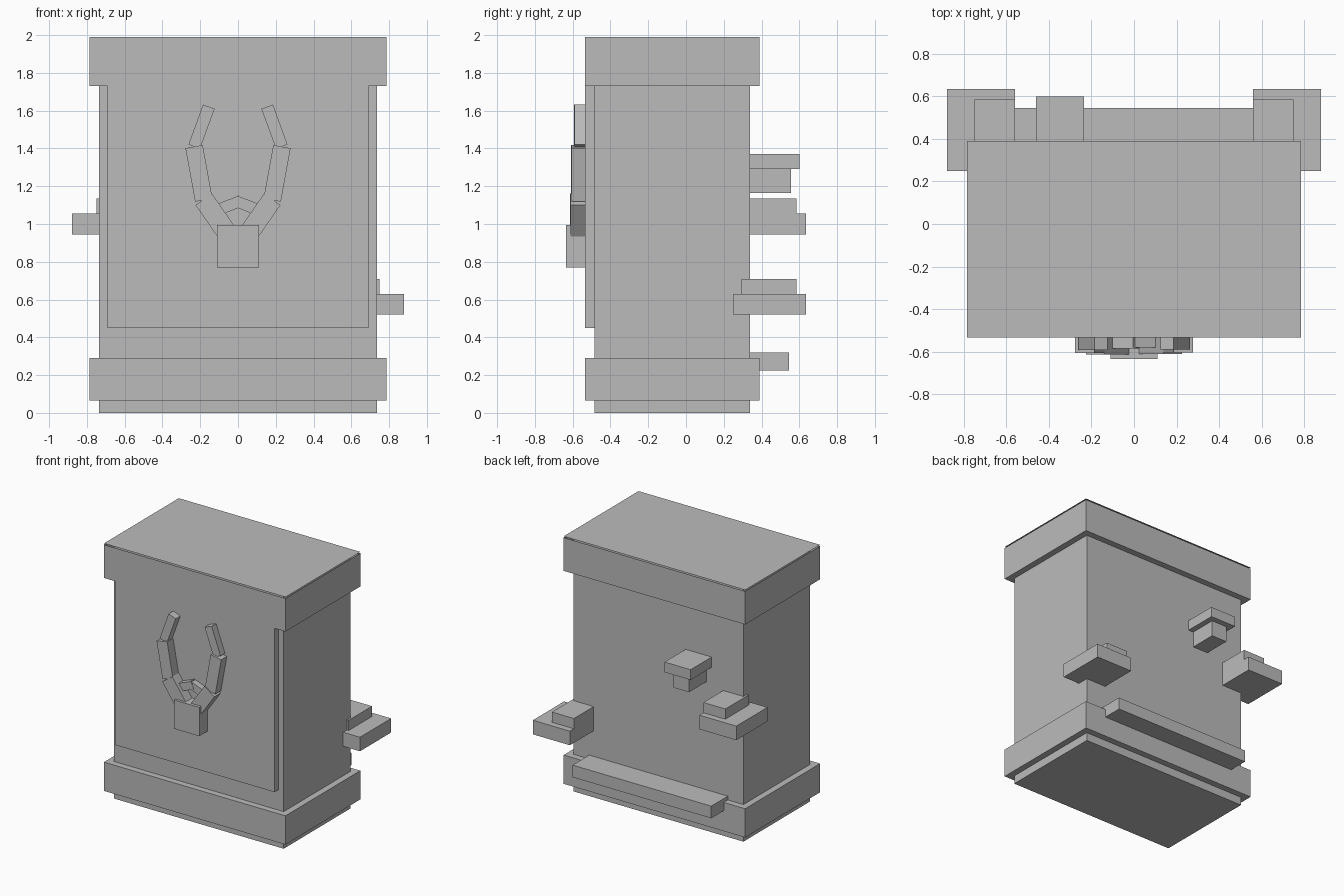
import bpy, bmesh, math
from mathutils import Matrix, Vector

if "Cube" in bpy.data.objects:
    bpy.data.objects.remove(bpy.data.objects["Cube"])

stone = bpy.data.materials.new("plain_grey")
stone.diffuse_color = (0.5, 0.5, 0.5, 1)
stone.use_nodes = True
stone.node_tree.nodes["Principled BSDF"].inputs["Base Color"].default_value = stone.diffuse_color


def box(name, x, y, z, tilt=0, open_top=False):
    """Box from (min, max) ranges, optionally tilted about the y axis."""
    mid = Vector([(r[0] + r[1]) / 2 for r in (x, y, z)])
    size = [r[1] - r[0] for r in (x, y, z)]
    bm = bmesh.new()
    bmesh.ops.create_cube(bm, size=1, matrix=Matrix.Diagonal((*size, 1)))
    if open_top:
        bm.normal_update()
        top = [f for f in bm.faces if f.normal.z > 0.9]
        bmesh.ops.delete(bm, geom=top, context='FACES')
    mesh = bpy.data.meshes.new(name)
    bm.to_mesh(mesh)
    bm.free()
    mesh.materials.append(stone)
    obj = bpy.data.objects.new(name, mesh)
    obj.location = mid
    obj.rotation_euler.y = math.radians(tilt)
    bpy.context.collection.objects.link(obj)
    return obj


# Main block with its trims and raised front panel
box("body", (-0.735, 0.735), (-0.485, 0.34), (0, 1.99))
box("base_trim", (-0.785, 0.785), (-0.535, 0.39), (0.065, 0.29))
box("top_trim", (-0.785, 0.785), (-0.535, 0.39), (1.73, 1.99), open_top=True)
box("front_panel", (-0.69, 0.69), (-0.535, -0.485), (0.45, 1.73))

# Thin lid sheet floating just above the top trim
bm = bmesh.new()
bmesh.ops.create_grid(bm, x_segments=1, y_segments=1, size=0.5,
                      matrix=Matrix.Diagonal((1.57, 0.925, 1, 1)))
lid_mesh = bpy.data.meshes.new("lid")
bm.to_mesh(lid_mesh)
bm.free()
lid_mesh.materials.append(stone)
lid = bpy.data.objects.new("lid", lid_mesh)
lid.location = (0, -0.0725, 2.0)
bpy.context.collection.objects.link(lid)

# Back ledges: a long low step, two corner steps and a high shelf
box("low_step", (-0.6, 0.6), (0.34, 0.545), (0.225, 0.32))
for side, s, z in (("left", -1, 0.945), ("right", 1, 0.52)):
    box(side + "_step", sorted((s * 0.56, s * 0.88)), (0.25, 0.635), (z, z + 0.11))
    box(side + "_step_top", sorted((s * 0.56, s * 0.75)), (0.295, 0.585),
        (z + 0.11, z + 0.19))
box("shelf", (-0.46, -0.235), (0.34, 0.60), (1.29, 1.37))
box("shelf_support", (-0.415, -0.28), (0.34, 0.555), (1.165, 1.29))

# Raised ornament on the panel: a block with two jointed horns
box("ornament_block", (-0.11, 0.11), (-0.635, -0.535), (0.77, 0.995))
# name, centre x, centre z, width, height, front y, tilt
parts = (
    ("horn_lower", 0.122, 1.045, 0.106, 0.208, -0.612, 34.7),
    ("horn_middle", 0.207, 1.268, 0.093, 0.288, -0.605, 10.3),
    ("horn_tip", 0.193, 1.515, 0.065, 0.225, -0.59, -20),
    ("inner_spur", 0.055, 1.095, 0.15, 0.06, -0.582, 21),
)
for name, cx, cz, w, h, front, tilt in parts:
    for side, s in (("left", -1), ("right", 1)):
        # the left pieces sit a hair proud so overlapping fronts stay clean
        y = front - (0.003 if s < 0 else 0)
        box(f"{side}_{name}", (s * cx - w / 2, s * cx + w / 2), (y, -0.53),
            (cz - h / 2, cz + h / 2), tilt=s * tilt)
